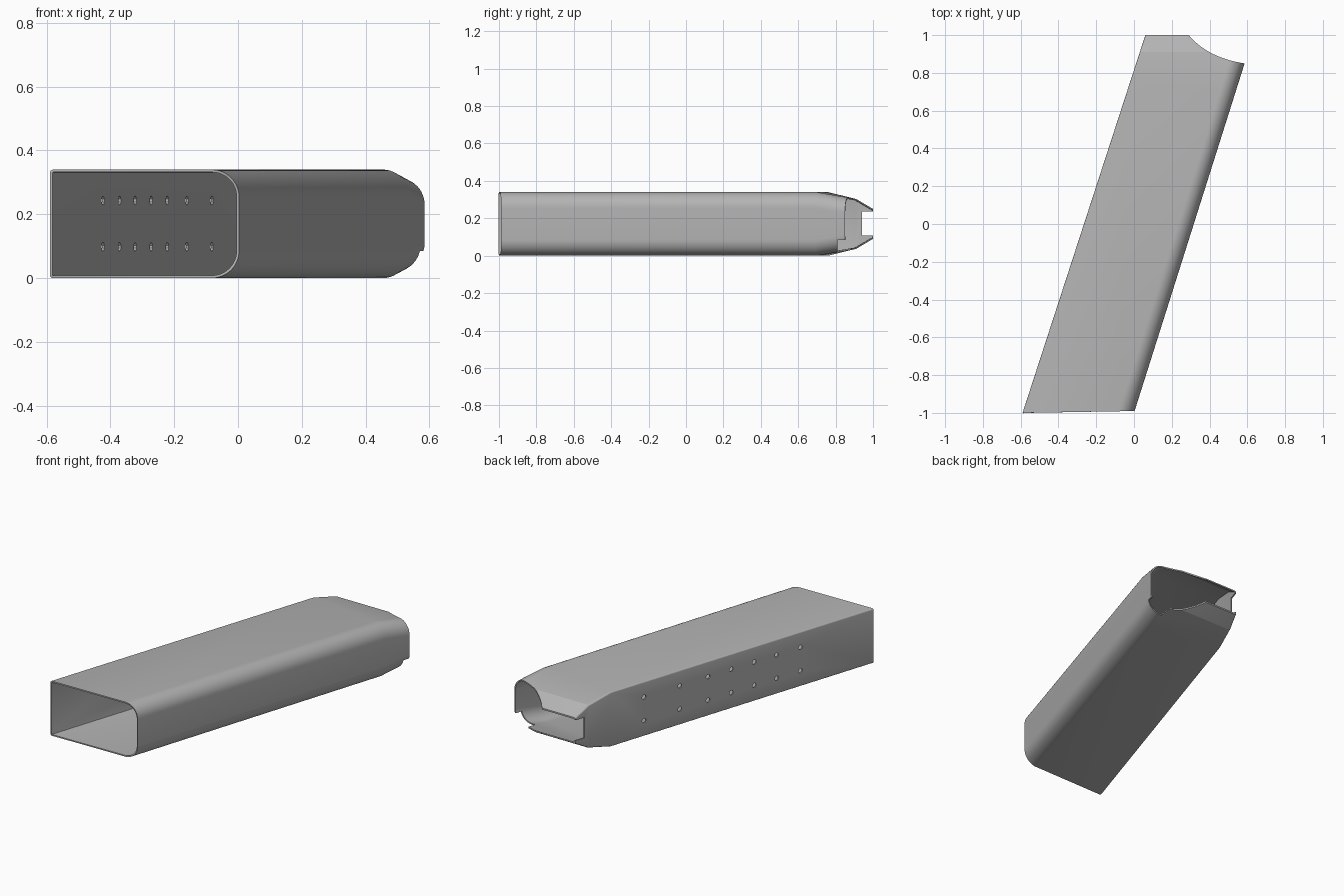
import bpy, bmesh, math
from mathutils import Vector, Matrix

cube = bpy.data.objects.get("Cube")
if cube:
    bpy.data.objects.remove(cube, do_unlink=True)

grey = bpy.data.materials.new("satin grey")
grey.use_nodes = True
tone = (0.45, 0.45, 0.45, 1)
grey.diffuse_color = tone
grey.node_tree.nodes["Principled BSDF"].inputs["Base Color"].default_value = tone


def make_object(name, bm):
    bmesh.ops.recalc_face_normals(bm, faces=bm.faces)
    mesh = bpy.data.meshes.new(name)
    bm.to_mesh(mesh)
    bm.free()
    mesh.materials.append(grey)
    obj = bpy.data.objects.new(name, mesh)
    bpy.context.collection.objects.link(obj)
    return obj


def prism(bm, outline, z0, z1):
    """Vertical prism over a plan outline."""
    low = [bm.verts.new((x, y, z0)) for x, y in outline]
    high = [bm.verts.new((x, y, z1)) for x, y in outline]
    bm.faces.new(low)
    bm.faces.new(high)
    for i in range(len(low)):
        j = (i + 1) % len(low)
        bm.faces.new((low[i], low[j], high[j], high[i]))


def left_x(y):
    return -0.59 + 0.325 * (y + 1)


def right_x(y):
    return 0.3165 * (y + 1)


def section(z0, z1, big, small=0.01, width=0.59):
    """Tube outline: tight corners on the flat side, wide ones on the round side."""
    corners = [(big, width - big, z0 + big, -90, 12), (big, width - big, z1 - big, 0, 12),
               (small, small, z1 - small, 90, 4), (small, small, z0 + small, 180, 4)]
    points = []
    for r, cx, cz, start, steps in corners:
        for i in range(steps + 1):
            a = math.radians(start + 90 * i / steps)
            points.append(((cx + r * math.cos(a)) / width, cz + r * math.sin(a)))
    return points


# Slanted tube, tapering in two steps at the back: y, skew, bottom, top, corner radius
stations = [(-1, -0.01, 0, 0.34, 0.085), (0.76, 0.07, 0, 0.34, 0.085),
            (0.91, 0, 0.037, 0.303, 0.085), (1.06, 0, 0.125, 0.215, 0.04)]
bm = bmesh.new()
rings = []
for y0, skew, z0, z1, r in stations:
    ring = []
    for t, z in section(z0, z1, r):
        y = y0 - skew * t
        ring.append(bm.verts.new((left_x(y) * (1 - t) + right_x(y) * t, y, z)))
    rings.append(ring)
for a, b in zip(rings, rings[1:]):
    for i in range(len(a)):
        j = (i + 1) % len(a)
        bm.faces.new((a[i], a[j], b[j], b[i]))
tube = make_object("tube_shell", bm)
shell = tube.modifiers.new("Wall", 'SOLIDIFY')
shell.thickness = 0.008
shell.offset = -1
shell.use_even_offset = True

cutters = []

# Rear edge: straight lip, then a concave sweep to the round side
bm = bmesh.new()
p0, p1, p2 = Vector((0.29, 1)), Vector((0.39, 0.88)), Vector((0.585, 0.85))
sweep = [p0 * (1 - t) ** 2 + p1 * 2 * t * (1 - t) + p2 * t * t for t in [i / 12 for i in range(13)]]
prism(bm, [(-0.3, 1)] + [tuple(p) for p in sweep] + [(0.8, 0.83), (0.8, 1.5), (-0.3, 1.5)], -0.2, 0.6)
cutters.append(make_object("rear_cutter", bm))

# Step at the lower round corner
bm = bmesh.new()
prism(bm, [(0.47, 0.81), (0.8, 0.81), (0.8, 1.2), (0.47, 1.2)], -0.1, 0.085)
cutters.append(make_object("corner_step_cutter", bm))

# Notch in the flat side between the two lips
bm = bmesh.new()
prism(bm, [(-0.2, 0.94), (0.12, 0.94), (0.12, 1.2), (-0.2, 1.2)], 0.108, 0.235)
cutters.append(make_object("side_notch_cutter", bm))

# Two rows of round holes through the flat side
bm = bmesh.new()
normal = Vector((-1, 0.325, 0)).normalized()
turn = normal.to_track_quat('Z', 'Y').to_matrix().to_4x4()
for y in (-0.51, -0.35, -0.2, -0.045, 0.11, 0.3, 0.54):
    for z in (0.098, 0.243):
        place = Matrix.Translation((left_x(y), y, z)) @ turn
        bmesh.ops.create_cone(bm, cap_ends=True, segments=10, radius1=0.014, radius2=0.014,
                              depth=0.06, matrix=place)
cutters.append(make_object("hole_cutter", bm))

for cutter in cutters:
    cutter.hide_render = True
    cut = tube.modifiers.new(cutter.name, 'BOOLEAN')
    cut.operation = 'DIFFERENCE'
    cut.solver = 'EXACT'
    cut.object = cutter

# Bake the modifiers, drop the cutters and shade
bpy.ops.object.select_all(action='DESELECT')
tube.select_set(True)
bpy.context.view_layer.objects.active = tube
for modifier in list(tube.modifiers):
    bpy.ops.object.modifier_apply(modifier=modifier.name)
for cutter in cutters:
    bpy.data.objects.remove(cutter, do_unlink=True)
bpy.ops.object.shade_smooth_by_angle(angle=math.radians(12))
